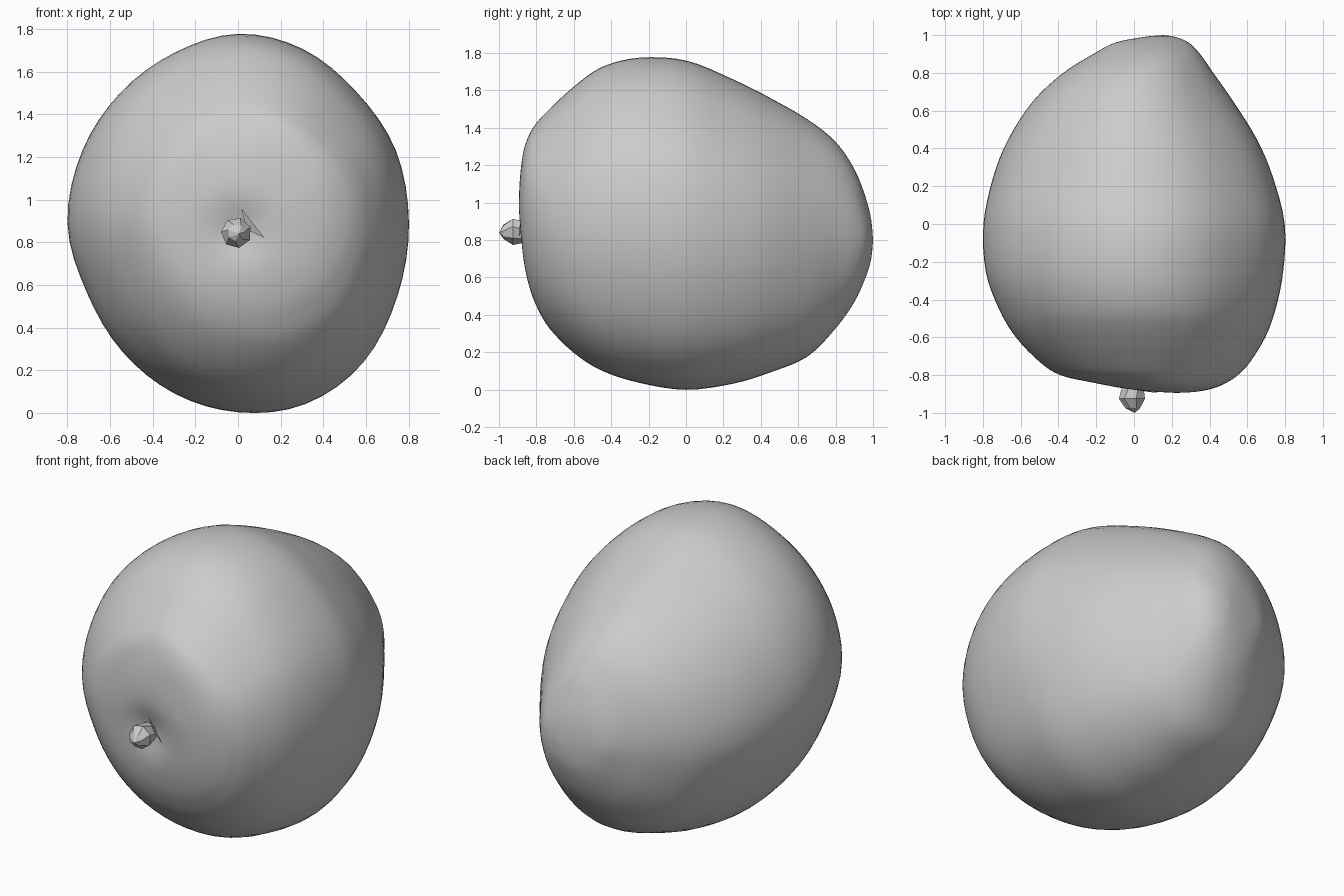
import bpy, bmesh, math

if "Cube" in bpy.data.objects:
    bpy.data.objects.remove(bpy.data.objects["Cube"])

# Body stations from front to back: y, left x, right x, bottom z, top z
STATIONS = [
    (-0.895, .22, .22, .98, .98), (-0.888, .06, .33, .87, 1.13), (-0.87, -.08, .42, .70, 1.27),
    (-0.84, -.22, .49, .56, 1.36), (-0.80, -.39, .55, .45, 1.425), (-0.73, -.5, .615, .33, 1.5),
    (-0.6, -.625, .695, .2, 1.62), (-0.45, -.715, .75, .105, 1.725), (-0.25, -.785, .79, .04, 1.775),
    (0, -.797, .798, .003, 1.76), (.25, -.745, .735, .035, 1.66), (.45, -.665, .65, .095, 1.56),
    (.65, -.535, .525, .18, 1.445), (.8, -.375, .42, .33, 1.325), (.9, -.215, .35, .47, 1.18),
    (.96, -.1, .29, .6, 1.03), (.99, .05, .22, .7, .91), (1.0, .155, .155, .8, .8),
]
# Slightly uneven cross-section, radius every 22.5 degrees from +x
RADII = [1, 1, .98, .995, 1, .975, .975, .99, 1, .96, .96, .975, 1, 1.035, 1.04, 1.01]


def spline(p, q, r, s, t):
    """Catmull-Rom value between q and r."""
    return q + .5 * t * (r - p + t * (2*p - 5*q + 4*r - s + t * (3*(q - r) + s - p)))


def loft(name, rings, smooth):
    """Skin rings of points; the first and last entries are single points."""
    bm = bmesh.new()
    rows = [[bm.verts.new(p) for p in ring] for ring in rings]
    for a, b in zip(rows, rows[1:]):
        n = max(len(a), len(b))
        for i in range(n):
            j = (i + 1) % n
            if len(a) == 1:
                bm.faces.new((a[0], b[i], b[j]))
            elif len(b) == 1:
                bm.faces.new((a[j], a[i], b[0]))
            else:
                bm.faces.new((a[i], b[i], b[j], a[j]))
    bmesh.ops.recalc_face_normals(bm, faces=bm.faces)
    for f in bm.faces:
        f.smooth = smooth
    me = bpy.data.meshes.new(name)
    bm.to_mesh(me)
    bm.free()
    ob = bpy.data.objects.new(name, me)
    bpy.context.collection.objects.link(ob)
    return ob


def dimple(x, y, z):
    """Hollow of the front around the stem."""
    if y < -.5:
        y += .045 * math.exp(-((x / .13)**2 + ((z - .85) / .13)**2))
    return x, y, z


# Fruit body
SEG, SUB = 64, 4
last = len(STATIONS) - 1
rings = []
for k in range(last * SUB + 1):
    i, t = min(k // SUB, last - 1), k / SUB - min(k // SUB, last - 1)
    four = [STATIONS[min(max(i + d, 0), last)] for d in (-1, 0, 1, 2)]
    y, xl, xr, zb, zt = (spline(*c, t) for c in zip(*four))
    ring = []
    for s in range(1 if k in (0, last * SUB) else SEG):
        a = 2 * math.pi * s / SEG
        m, u = divmod(s * 16 / SEG, 1)
        r = spline(*(RADII[(int(m) + d) % 16] for d in (-1, 0, 1, 2)), u)
        ring.append(dimple((xl + xr) / 2 + r * (xr - xl) / 2 * math.cos(a), y,
                           (zb + zt) / 2 + r * (zt - zb) / 2 * math.sin(a)))
    rings.append(ring)
loft("fruit_body", rings, True)

# Faceted stem stub
stem = [[(0, -.82, .85)]]
for y, r, turn in ((-.84, .055, 0), (-.925, .072, .4), (-.975, .04, .1)):
    stem.append([(-.008 + r * math.cos(turn + math.tau * s / 7), y,
                  .845 + r * math.sin(turn + math.tau * s / 7)) for s in range(7)])
stem.append([(.005, -1.0, .84)])
loft("stem", stem, False)

# Thin dried sepal beside the stem
me = bpy.data.meshes.new("sepal")
me.from_pydata([(.015, -.88, .96), (.125, -.895, .82), (.04, -.86, .86)], [], [(0, 2, 1)])
bpy.context.collection.objects.link(bpy.data.objects.new("sepal", me))
